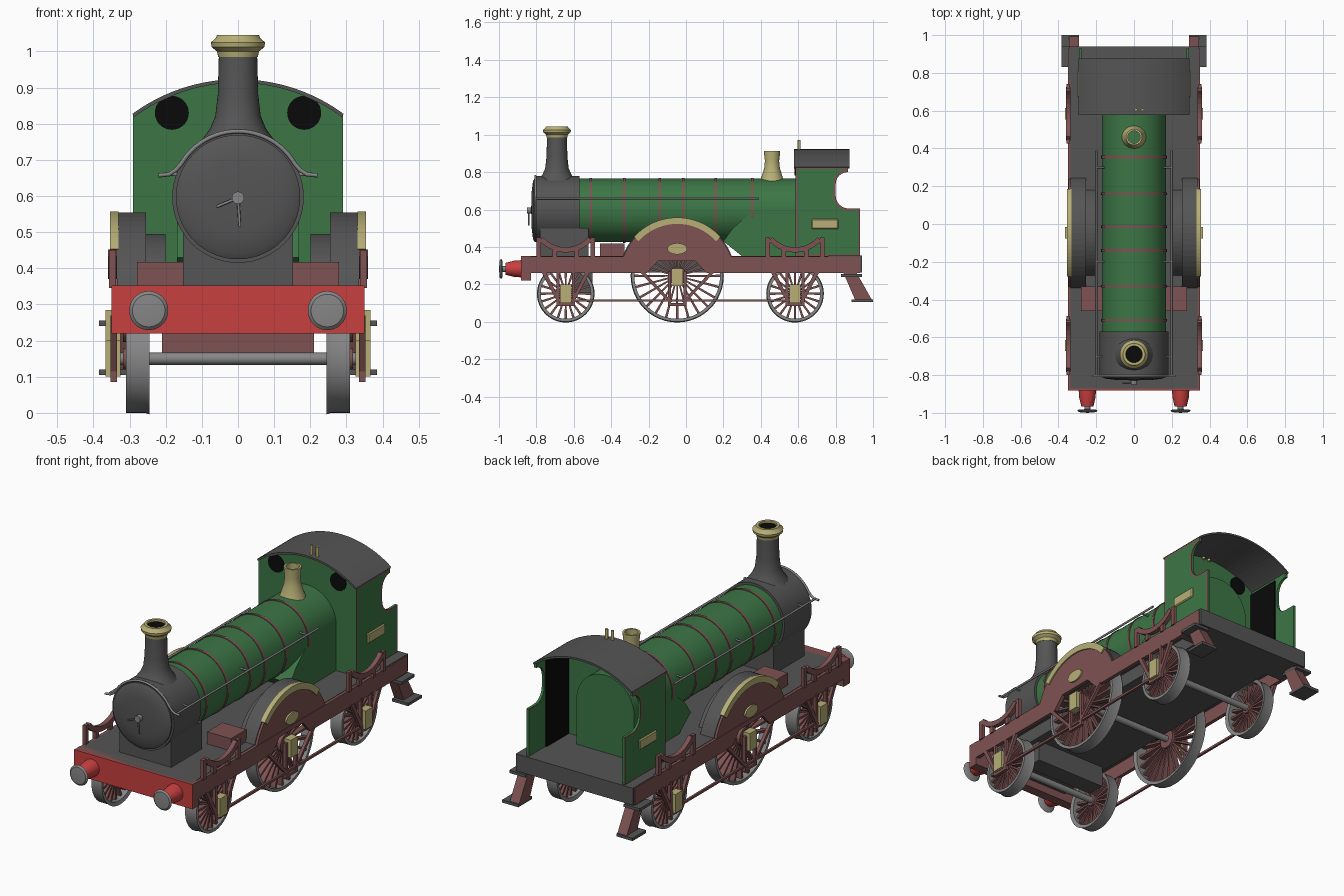
import bpy, bmesh
from math import sin, cos, pi, radians

cube = bpy.data.objects.get("Cube")
if cube:
    bpy.data.objects.remove(cube)


def material(name, r, g, b):
    m = bpy.data.materials.new(name)
    m.use_nodes = True
    m.diffuse_color = (r, g, b, 1)
    bsdf = next(n for n in m.node_tree.nodes if n.type == 'BSDF_PRINCIPLED')
    bsdf.inputs["Base Color"].default_value = (r, g, b, 1)
    return m


GREY = material("dark grey", .09, .09, .09)
STEEL = material("steel grey", .24, .24, .24)
GREEN = material("green", .045, .18, .06)
MAROON = material("maroon", .21, .085, .085)
RED = material("red", .58, .05, .05)
BRASS = material("brass", .48, .43, .18)
BLACK = material("black", .003, .003, .003)
smooth = []


def finish(name, bm, mats, mirror=False):
    bmesh.ops.recalc_face_normals(bm, faces=bm.faces)
    me = bpy.data.meshes.new(name)
    bm.to_mesh(me)
    bm.free()
    ob = bpy.data.objects.new(name, me)
    bpy.context.collection.objects.link(ob)
    for m in mats:
        me.materials.append(m)
    if mirror:
        ob.modifiers.new("both sides", 'MIRROR')
    return ob


def prism(name, polys, axis, a, b, mat, mirror=False, trim=None):
    """Extrude outlines along axis from a to b; trim edges the outer face."""
    bm = bmesh.new()
    ends = []
    for pts in polys:
        rings = []
        for h in (a, b):
            rings.append([bm.verts.new((h, u, v) if axis == 'x' else (u, h, v)) for u, v in pts])
        bm.faces.new(rings[0])
        ends.append(bm.faces.new(rings[1]))
        for i in range(len(pts)):
            j = (i + 1) % len(pts)
            bm.faces.new((rings[0][i], rings[0][j], rings[1][j], rings[1][i]))
    mats = [mat]
    if trim:
        bmesh.ops.recalc_face_normals(bm, faces=bm.faces)
        for f in bmesh.ops.inset_region(bm, faces=ends, thickness=.012)['faces']:
            f.material_index = 1
        mats.append(trim)
    return finish(name, bm, mats, mirror)


def box(name, x0, x1, y0, y1, z0, z1, mat, mirror=False):
    return prism(name, [[(y0, z0), (y1, z0), (y1, z1), (y0, z1)]], 'x', x0, x1, mat, mirror)


def lathe(name, profile, axis, u, v, mat, mirror=False, ring=False, seg=40):
    """Spin (radius, height) points around an axis through (u, v)."""
    bm = bmesh.new()
    rows = []
    for i in range(seg):
        c, s = cos(2 * pi * i / seg), sin(2 * pi * i / seg)
        row = []
        for r, h in profile:
            p, q = u + r * c, v + r * s
            row.append(bm.verts.new({'x': (h, p, q), 'y': (p, h, q), 'z': (p, q, h)}[axis]))
        rows.append(row)
    n = len(profile)
    for i in range(seg):
        p, q = rows[i], rows[(i + 1) % seg]
        for k in range(n if ring else n - 1):
            j = (k + 1) % n
            bm.faces.new((p[k], p[j], q[j], q[k]))
    bmesh.ops.remove_doubles(bm, verts=bm.verts, dist=1e-5)
    ob = finish(name, bm, [mat], mirror)
    smooth.append(ob)
    return ob


def rod(name, axis, u, v, a, b, r, mat, mirror=False, seg=32):
    return lathe(name, [(0, a), (r, a), (r, b), (0, b)], axis, u, v, mat, mirror, seg=seg)


def tube(name, pts, r, mat):
    cu = bpy.data.curves.new(name, 'CURVE')
    cu.dimensions = '3D'
    cu.bevel_depth = r
    cu.bevel_resolution = 2
    cu.use_fill_caps = True
    sp = cu.splines.new('POLY')
    sp.points.add(len(pts) - 1)
    for p, co in zip(sp.points, pts):
        p.co = (*co, 1)
    cu.materials.append(mat)
    ob = bpy.data.objects.new(name, cu)
    bpy.context.collection.objects.link(ob)


def arc(cu, cv, r, a0, a1, n=24):
    """Arc points, angles in degrees."""
    t = [radians(a0 + (a1 - a0) * i / n) for i in range(n + 1)]
    return [(cu + r * cos(a), cv + r * sin(a)) for a in t]


# Chassis: deck, side frames, front beam
box("deck", -.335, .335, -.87, .93, .335, .352, GREY)
box("chassis_core", -.235, .235, -.87, .93, .262, .34, GREY)
box("rear_deck_block", -.345, .345, .76, .94, .262, .353, GREY)
prism("side_frame", [[(-.88, .26), (-.21, .26), (-.15, .325), (.05, .325), (.11, .26),
                      (.93, .26), (.93, .35), (-.88, .35)]], 'x', .33, .35, MAROON, True)
box("front_beam", -.35, .35, -.875, -.83, .22, .352, MAROON)
box("front_beam_face", -.35, .35, -.882, -.875, .22, .352, RED)
box("under_tank", -.21, .21, -.59, -.5, .15, .262, GREY)
box("under_tank_face", -.21, .21, -.597, -.59, .15, .262, MAROON)

# Buffers
lathe("buffer_housing", [(0, -.88), (.046, -.88), (.043, -.92), (.032, -.965), (0, -.965)],
      'y', .247, .283, RED, True)
rod("buffer_stem", 'y', .247, .283, -.99, -.96, .016, STEEL, True)
lathe("buffer_head", [(0, -1), (.045, -.996), (.054, -.988), (.045, -.982), (0, -.98)],
      'y', .247, .283, STEEL, True)

# Boiler, firebox and bands
rod("boiler", 'y', 0, .595, -.58, .68, .17, GREEN, seg=56)
prism("firebox", [[(.2, .43), (.3, .35), (.68, .35), (.68, .595), (.36, .595), (.25, .5)]],
      'x', -.169, .169, GREEN)
for y in (-.51, -.33, -.14, -.015, .16, .355):
    rod("boiler_band", 'y', 0, .595, y - .007, y + .007, .1735, MAROON, seg=56)

# Smokebox with door, saddle and handles
lathe("smokebox", [(0, -.828), (.1, -.825), (.155, -.818), (.172, -.808), (.172, -.8),
                   (.182, -.8), (.182, -.57), (0, -.57)], 'y', 0, .597, GREY, seg=56)
box("smokebox_saddle", -.152, .152, -.78, -.52, .35, .5, GREY)
rod("door_knob", 'y', 0, .595, -.85, -.82, .017, STEEL)
tube("door_handle_long", [(0, -.842, .595), (-.06, -.842, .57)], .004, STEEL)
tube("door_handle_down", [(0, -.842, .595), (.005, -.842, .515)], .004, STEEL)

# Chimney, dome, whistles
lathe("chimney", [(.04, .76), (.1, .755), (.078, .785), (.063, .82), (.056, .88), (.053, .99),
                  (.04, .99)], 'z', 0, -.69, GREY, ring=True)
lathe("chimney_cap", [(.04, .985), (.055, .985), (.058, 1.0), (.073, 1.012), (.075, 1.025),
                      (.062, 1.036), (.058, 1.045), (.044, 1.045)], 'z', 0, -.69, BRASS, ring=True)
rod("chimney_bore", 'z', 0, -.69, .99, 1.035, .046, BLACK)
lathe("safety_valve_cover", [(.035, .75), (.065, .75), (.056, .775), (.042, .82), (.038, .86),
                             (.043, .9), (.043, .912), (.033, .912)], 'z', 0, .46, BRASS, ring=True)
for x in (.01, .045):
    rod("whistle", 'z', x, .605, .9, .972, .008, BRASS, seg=12)

# Handrails along the boiler and over the smokebox
for s in (-1, 1):
    tube("handrail", [(s * .2, -.8, .66), (s * .2, .39, .66)], .0055, STEEL)
    for y in (-.7, -.2, .3):
        tube("handrail_bracket", [(s * .155, y, .66), (s * .2, y, .66)], .005, STEEL)
bow = arc(0, .597, .182, 150, 30)
tube("front_handrail", [(x, -.805, z) for x, z in
                        [(-.22, .657), (-.19, .66), (-.172, .672)] + bow
                        + [(.172, .672), (.19, .66), (.22, .657)]], .006, STEEL)

# Cab: front sheet, shaped sides, curved roof
crown = arc(0, .43, .486, 53.4, 126.6)
prism("cab_front", [[(.29, .35)] + crown + [(-.29, .35)]], 'y', .585, .6, GREEN)
prism("cab_roof", [arc(0, .43, .493, 53.6, 126.4) + arc(0, .43, .483, 126.4, 53.6)],
      'y', .578, .875, GREY)
cab_side = ([(.588, .35), (.93, .35), (.93, .605)] + arc(.87, .675, .07, 270, 180, 6)
            + arc(.865, .735, .065, 180, 90, 6) + [(.865, .825), (.588, .825)])
prism("cab_side", [cab_side], 'x', .277, .291, GREEN, True, trim=MAROON)
box("cab_inner_panel", .27, .277, .6, .79, .352, .81, BLACK, True)
rod("cab_window", 'y', .183, .83, .581, .604, .047, BLACK, True)
plate = box("cab_side_plate", .288, .3, .67, .815, .495, .55, BRASS, True)
bev = plate.modifiers.new("soft edge", 'BEVEL')
bev.width = .005
box("deck_box", .14, .28, -.46, -.33, .35, .417, MAROON, True)

# Splashers over the driving wheels
Y0, Z0 = -.047, .245
prism("splasher", [arc(Y0, Z0, .31, 20, 160)], 'x', .255, .335, GREY, True)
prism("inner_splasher", [arc(Y0, Z0, .25, 25, 155)], 'x', .2, .256, GREY, True)
prism("splasher_face", [arc(Y0, Z0, .305, 20, 160)], 'x', .335, .347, MAROON, True)
prism("splasher_beading", [arc(Y0, Z0, .312, 42, 138) + arc(Y0, Z0, .278, 138, 42)],
      'x', .33, .354, BRASS, True)
oval = [(Y0 + .053 * cos(i * pi / 12), .39 + .03 * sin(i * pi / 12)) for i in range(24)]
prism("splasher_plaque", [oval], 'x', .347, .356, BRASS, True)

# Wheels with guards, springs and axles
for label, y, r, spokes in (("front", -.643, .15, 20), ("driving", Y0, .245, 24), ("rear", .583, .15, 20)):
    lathe(label + "_wheel_rim", [(r - .016, .25), (r + .004, .245), (r, .257), (r, .31), (r - .016, .31)],
          'x', y, r, STEEL, True, ring=True, seg=48)
    rod(label + "_wheel_hub", 'x', y, r, .255, .318, r * .2, MAROON, True, seg=24)
    blades = []
    for i in range(spokes):
        c, s = cos(2 * pi * i / spokes), sin(2 * pi * i / spokes)
        blades.append([(y + d * c - w * s, r + d * s + w * c) for d, w in
                       ((.02, -.004), (r - .01, -.0065), (r - .01, .0065), (.02, .004))])
    prism(label + "_wheel_spokes", blades, 'x', .268, .298, MAROON, True)
    rod(label + "_axle", 'x', y, r, -.34, .34, .017, STEEL, seg=20)
    # Axle guard: slanted struts either side of the brass axle box
    wide = .2 if label == "driving" else .13
    struts = [[(y + s * wide, .265), (y + s * (wide - .025), .265), (y + s * .025, .105), (y + s * .045, .105)]
              for s in (-1, 1)]
    struts += [[(y + s * .05, .27), (y + s * .034, .27), (y + s * .034, .09), (y + s * .05, .09)]
               for s in (-1, 1)]
    struts.append([(y - .05, .085), (y + .05, .085), (y + .05, .1), (y - .05, .1)])
    prism(label + "_axle_guard", struts, 'x', .335, .352, MAROON, True)
    low, high = (.19, .285) if label == "driving" else (.1, .2)
    box(label + "_axle_box", .325, .366, y - .03, y + .03, low, high, BRASS, True)
    if label != "driving":
        # Leaf spring hung between posts
        sag = arc(y, .56, .19, 222, 318, 10)
        prism(label + "_leaf_spring", [sag + arc(y, .56, .162, 318, 222, 10)], 'x', .335, .36, MAROON, True)
        for d in (-.145, .145):
            box(label + "_spring_post", .338, .357, y + d - .012, y + d + .012, .345, .45, MAROON, True)
        for d in (-.06, .06):
            box(label + "_spring_block", .338, .357, y + d - .012, y + d + .012, .345, .39, MAROON, True)
box("tie_bar", .338, .35, -.643, .583, .108, .12, MAROON, True)

# Rear steps
prism("step_bracket", [[(.84, .265), (.91, .265), (.995, .115), (.905, .115)]], 'x', .29, .345, MAROON, True)
box("upper_step", .29, .385, .83, .94, .24, .255, GREY, True)
box("lower_step", .29, .385, .885, 1.0, .105, .12, GREY, True)

# Smooth round parts, keeping edges sharp
bpy.ops.object.select_all(action='DESELECT')
for ob in smooth:
    ob.select_set(True)
bpy.context.view_layer.objects.active = smooth[0]
bpy.ops.object.shade_smooth_by_angle(angle=radians(35))
